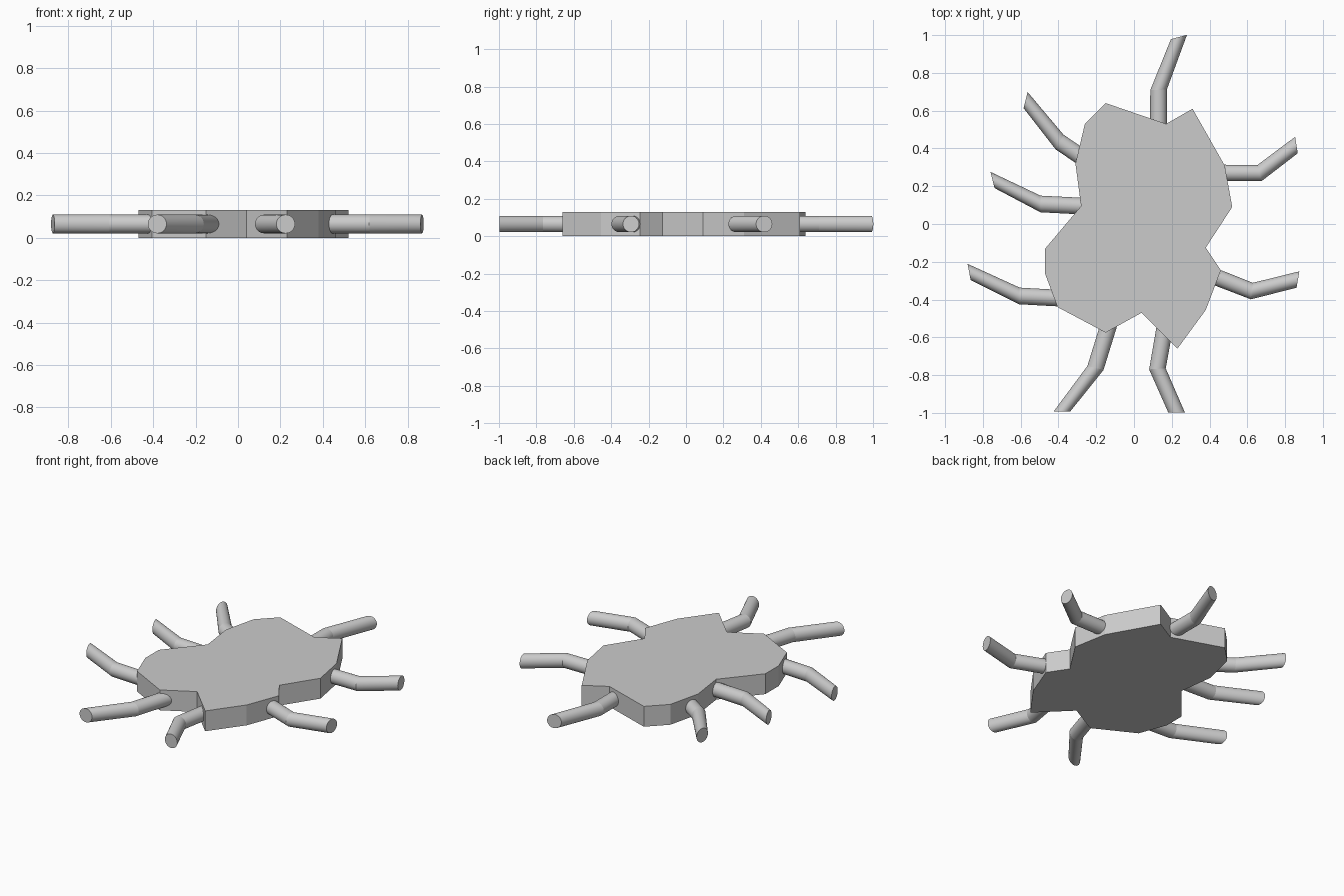
import bpy, bmesh, math
from mathutils import Vector

if "Cube" in bpy.data.objects:
    bpy.data.objects.remove(bpy.data.objects["Cube"])

THICK, R, SIDES = 0.13, 0.044, 32


def finish(bm, name):
    bmesh.ops.recalc_face_normals(bm, faces=bm.faces)
    me = bpy.data.meshes.new(name)
    bm.to_mesh(me)
    bm.free()
    ob = bpy.data.objects.new(name, me)
    bpy.context.collection.objects.link(ob)
    return ob


# Flat irregular body slab
outline = [(-.15, .64), (.17, .53), (.31, .61), (.48, .31), (.52, .09),
           (.38, -.125), (.46, -.245), (.38, -.455), (.23, -.66), (.04, -.47),
           (-.15, -.575), (-.405, -.44), (-.47, -.265), (-.47, -.13),
           (-.28, .095), (-.31, .32), (-.26, .53)]
bm = bmesh.new()
base = bm.faces.new([bm.verts.new((x, y, 0)) for x, y in outline])
top = bmesh.ops.extrude_face_region(bm, geom=[base])
bmesh.ops.translate(bm, vec=(0, 0, THICK),
                    verts=[g for g in top["geom"] if isinstance(g, bmesh.types.BMVert)])
# the base face is kept by the extrusion, so the slab is closed
finish(bm, "body")


# Bent round leg: root, knee and tip, with the tip cut at its own angle
def leg(name, root, knee, tip, cut):
    root, knee, tip = Vector(root), Vector(knee), Vector(tip)
    d1, d2 = (knee - root).normalized(), (tip - knee).normalized()
    c = math.radians(cut)
    end = Vector((math.cos(c), math.sin(c)))
    mid = ((d1 + d2).normalized() + end).normalized()
    bm = bmesh.new()
    rings = []
    for p, n in ((root - d1 * .05, d1), (knee, mid), (tip, end)):
        ring = []
        for i in range(SIDES):
            a = math.tau * i / SIDES
            u = R * math.cos(a)
            ring.append(bm.verts.new((p.x - n.y * u, p.y + n.x * u,
                                      THICK / 2 + R * math.sin(a))))
        rings.append(ring)
    for a, b in zip(rings, rings[1:]):
        for i in range(SIDES):
            j = (i + 1) % SIDES
            bm.faces.new((a[i], a[j], b[j], b[i])).smooth = True
    caps = [bm.faces.new(rings[0]), bm.faces.new(rings[-1])]
    for f in caps:
        for e in f.edges:
            e.smooth = False
    # keep the knee crease crisp
    for i in range(SIDES):
        bm.edges.get((rings[1][i], rings[1][i - 1])).smooth = False
    finish(bm, name)


leg("leg_back", (.13, .52), (.13, .71), (.238, .99), 105)
leg("leg_right_upper", (.48, .27), (.665, .27), (.86, .418), 9)
leg("leg_right_lower", (.447, -.286), (.624, -.355), (.868, -.294), -10)
leg("leg_front_right", (.156, -.587), (.124, -.767), (.225, -.997), -90)
leg("leg_front_left", (-.14, -.555), (-.204, -.762), (-.381, -.992), -90)
leg("leg_left_lower", (-.405, -.392), (-.606, -.381), (-.873, -.254), 191)
leg("leg_left_middle", (-.278, .095), (-.495, .106), (-.749, .233), 194)
leg("leg_left_upper", (-.3, .37), (-.394, .434), (-.574, .656), 166)
